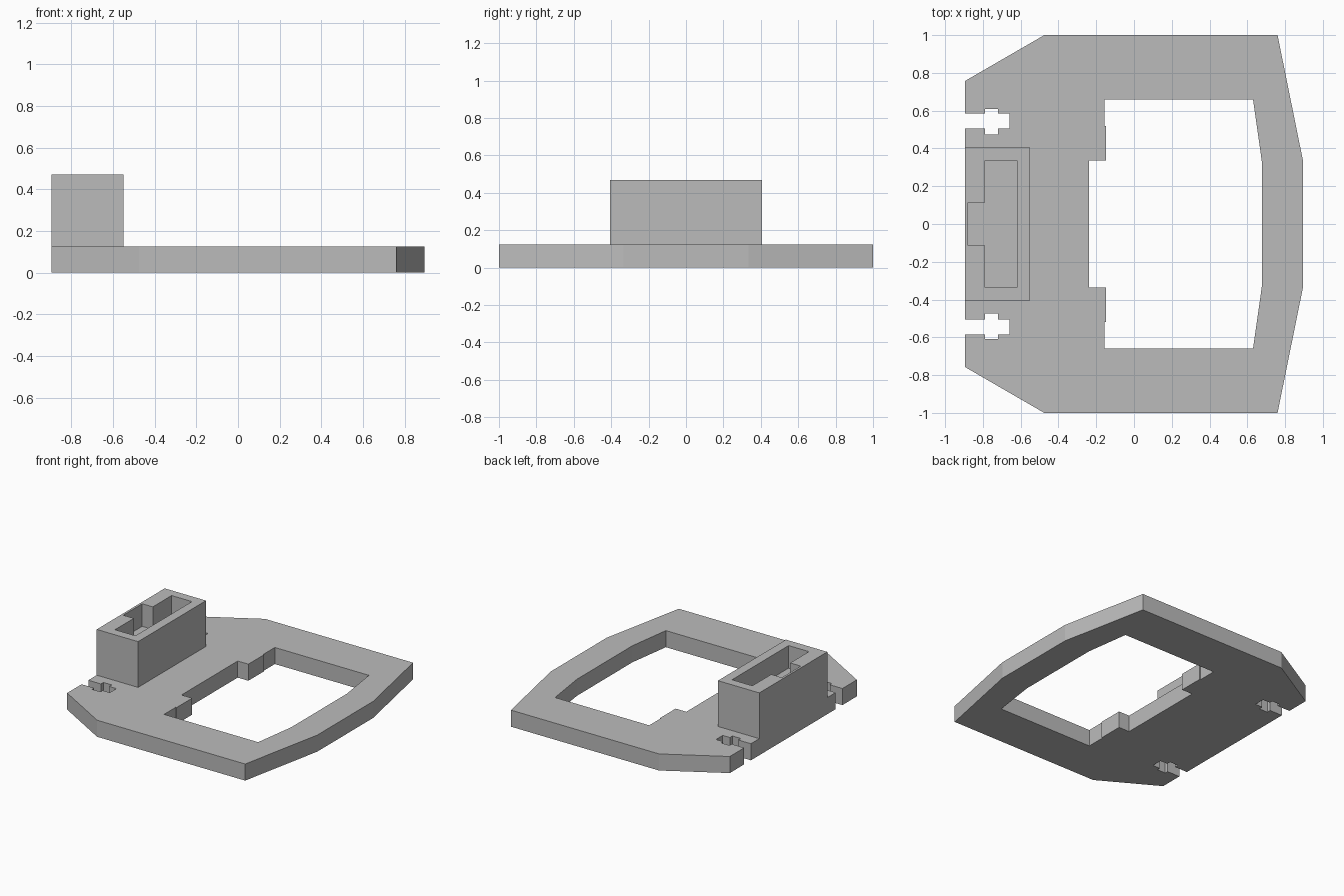
import bpy
import bmesh

cube = bpy.data.objects.get("Cube")
if cube:
    bpy.data.objects.remove(cube, do_unlink=True)

GREY = (0.5, 0.5, 0.5, 1.0)
mat = bpy.data.materials.new("plain grey")
mat.use_nodes = True
mat.diffuse_color = GREY
bsdf = next(n for n in mat.node_tree.nodes if n.type == 'BSDF_PRINCIPLED')
bsdf.inputs["Base Color"].default_value = GREY


def mirrored(half):
    """Close a half outline (y > 0) with its reflection in y."""
    return half + [(x, -y) for x, y in reversed(half)]


def prism(name, outline, z0, z1):
    """Extrude a flat outline between two heights."""
    bm = bmesh.new()
    face = bm.faces.new([bm.verts.new((x, y, z0)) for x, y in outline])
    top = bmesh.ops.extrude_face_region(bm, geom=[face], use_keep_orig=True)
    for v in top["geom"]:
        if isinstance(v, bmesh.types.BMVert):
            v.co.z = z1
    bmesh.ops.recalc_face_normals(bm, faces=bm.faces)
    mesh = bpy.data.meshes.new(name)
    bm.to_mesh(mesh)
    bm.free()
    mesh.materials.append(mat)
    obj = bpy.data.objects.new(name, mesh)
    bpy.context.collection.objects.link(obj)
    return obj


def cut(obj, cutter):
    """Subtract the cutter, bake the result and drop the cutter."""
    cutter.hide_render = True
    mod = obj.modifiers.new("cut", 'BOOLEAN')
    mod.operation = 'DIFFERENCE'
    mod.solver = 'EXACT'
    mod.object = cutter
    deps = bpy.context.evaluated_depsgraph_get()
    baked = bpy.data.meshes.new_from_object(obj.evaluated_get(deps))
    obj.modifiers.clear()
    obj.data = baked
    bpy.data.objects.remove(cutter, do_unlink=True)


BACK = -0.895
PLATE_TOP = 0.125
BOX_TOP = 0.47

# Base plate outline, with the cross-shaped slots in its straight end
slot = [(BACK, 0.505), (-0.79, 0.505), (-0.79, 0.475), (-0.72, 0.475),
        (-0.72, 0.505), (-0.66, 0.505), (-0.66, 0.585), (-0.72, 0.585),
        (-0.72, 0.61), (-0.79, 0.61), (-0.79, 0.585), (BACK, 0.585)]
rim = [(BACK, 0.757), (-0.475, 1), (0.76, 1), (0.895, 0.333)]
plate = prism("base_plate", mirrored(slot + rim), 0, PLATE_TOP)

# Large window through the plate
window = [(-0.237, 0.335), (-0.148, 0.335), (-0.148, 0.52), (-0.155, 0.52),
          (-0.155, 0.66), (0.63, 0.66), (0.677, 0.33)]
cut(plate, prism("window_cutter", mirrored(window), -0.1, PLATE_TOP + 0.1))

# Upright box with a T-shaped pocket in its top
box = prism("socket_box", mirrored([(BACK, 0.405), (-0.55, 0.405)]),
            PLATE_TOP, BOX_TOP)
pocket = [(-0.878, 0.113), (-0.79, 0.113), (-0.79, 0.337), (-0.62, 0.337)]
cut(box, prism("pocket_cutter", mirrored(pocket), BOX_TOP - 0.17, BOX_TOP + 0.1))
